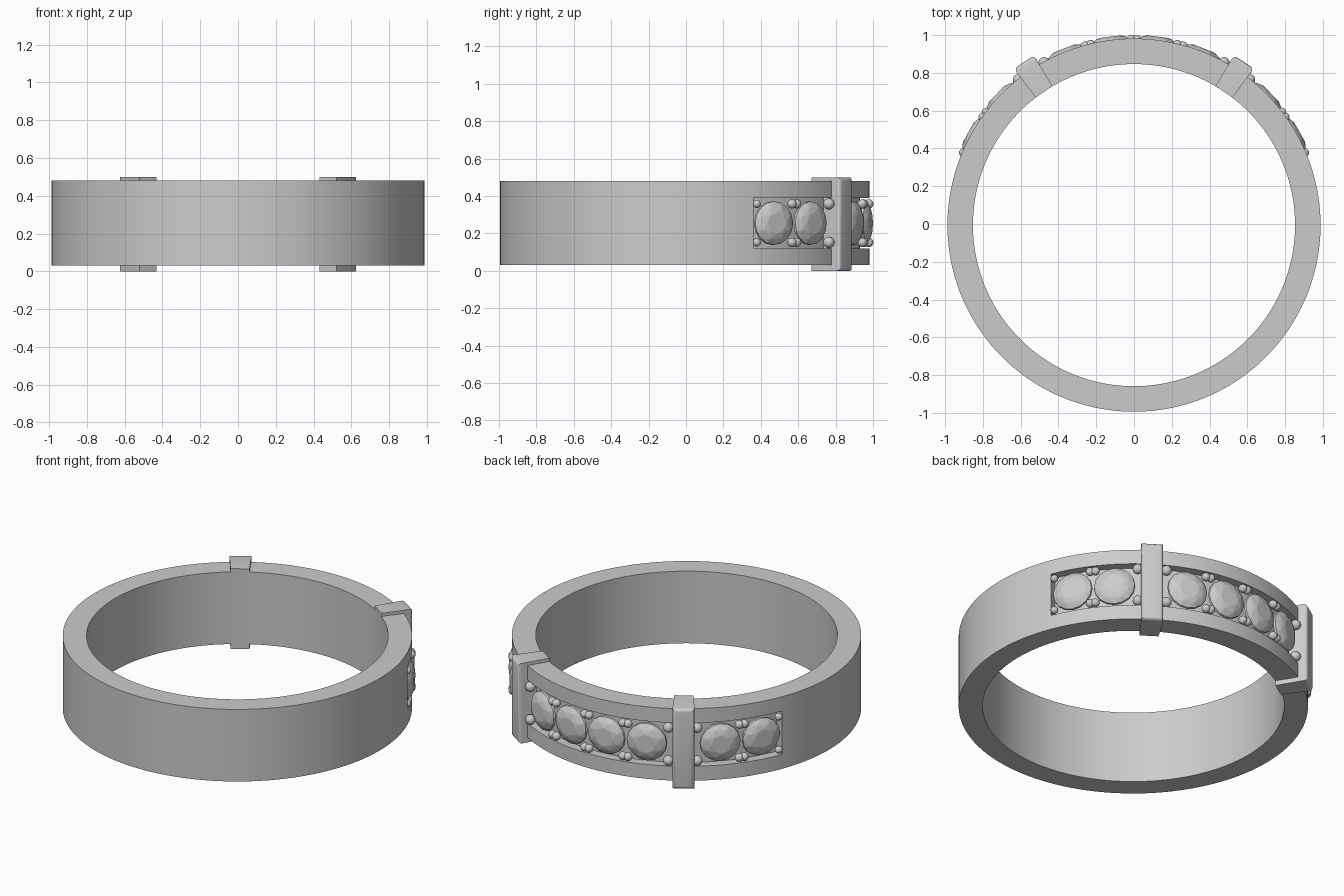
import bpy, bmesh, math
from math import sin, cos, radians, pi
from mathutils import Matrix, Vector

if "Cube" in bpy.data.objects:
    bpy.data.objects.remove(bpy.data.objects["Cube"])

CY = -0.006                 # ring centre in y
RI, RO, RF = 0.853, 0.988, 0.935   # inner, outer and channel floor radii
ZM = 0.255                  # mid height of the band
A0, A1 = 21.8, 158.2        # channel start and end angles


def finish(bm, name, smooth=None):
    bmesh.ops.recalc_face_normals(bm, faces=bm.faces)
    me = bpy.data.meshes.new(name)
    bm.to_mesh(me)
    bm.free()
    ob = bpy.data.objects.new(name, me)
    bpy.context.collection.objects.link(ob)
    if smooth:
        bpy.ops.object.select_all(action='DESELECT')
        ob.select_set(True)
        bpy.context.view_layer.objects.active = ob
        bpy.ops.object.shade_smooth_by_angle(angle=radians(smooth))
    return ob


def frame(deg, radius, z):
    """Local x = tangent, y = world up, z = radially outward."""
    a = radians(deg)
    m = Matrix(((-sin(a), 0, cos(a)), (cos(a), 0, sin(a)), (0, 1, 0))).to_4x4()
    m.translation = (radius * cos(a), CY + radius * sin(a), z)
    return m


# Band: revolved profile whose middle sinks into a channel across the back
def section(bm, deg, floor):
    prof = [(RI, 0.03), (RO, 0.03), (RO, 0.12), (floor, 0.12),
            (floor, 0.39), (RO, 0.39), (RO, 0.48), (RI, 0.48)]
    a = radians(deg)
    return [bm.verts.new((r * cos(a), CY + r * sin(a), z)) for r, z in prof]


bm = bmesh.new()
rows = [section(bm, A0 + (A1 - A0) * i / 72, RF) for i in range(73)]
rows += [section(bm, A1 + (360 + A0 - A1) * i / 116, RO) for i in range(117)]
for i, row in enumerate(rows):
    nxt = rows[(i + 1) % len(rows)]
    for j in range(8):
        k = (j + 1) % 8
        bm.faces.new((row[j], row[k], nxt[k], nxt[j]))
bmesh.ops.remove_doubles(bm, verts=bm.verts, dist=1e-5)
bmesh.ops.dissolve_degenerate(bm, edges=bm.edges, dist=1e-5)
finish(bm, "band", 30)


# Gem: convex brilliant cut with table, crown, girdle and pavilion
def gem(deg, name):
    pts = [Vector((0, 0, -0.04))]
    for n, r, h, off in ((8, 0.058, 0.036, 0), (8, 0.09, 0.026, 0.5),
                         (16, 0.116, 0.006, 0), (16, 0.118, -0.006, 0)):
        for i in range(n):
            t = 2 * pi * (i + off) / n
            pts.append(Vector((r * cos(t), r * sin(t), h)))
    bm = bmesh.new()
    for p in pts:
        bm.verts.new(p)
    bmesh.ops.convex_hull(bm, input=bm.verts)
    bm.transform(frame(deg, 0.97, ZM))
    finish(bm, name)


# Bead: small ball holding the stones
def beads(deg, r, name):
    bm = bmesh.new()
    for s in (-1, 1):
        bmesh.ops.create_uvsphere(bm, u_segments=16, v_segments=10, radius=r,
                                  matrix=frame(deg, 0.983, ZM + s * 0.103))
    finish(bm, name, 60)


# Clasp bar: slightly tapered block through the band with softened outer edges
def bar(deg, name):
    bm = bmesh.new()
    bmesh.ops.create_cube(bm, size=1)
    for v in bm.verts:
        outer = v.co.z > 0
        v.co = Vector((v.co.x * (0.126 if outer else 0.108), v.co.y * 0.5,
                       1.042 if outer else 0.852))
    edges = [e for e in bm.edges if all(v.co.z > 1 for v in e.verts)]
    bmesh.ops.bevel(bm, geom=edges, offset=0.022, segments=4, profile=0.5,
                    affect='EDGES')
    bm.transform(frame(deg, 0, 0.25))
    finish(bm, name, 35)


STEP = 14.4
for side, sgn in (("right", -1), ("left", 1)):
    at = lambda d: 90 + sgn * d
    bar(at(34), f"bar_{side}")
    for i, d in enumerate((7.2, 21.6, 46.3, 60.7)):
        gem(at(d), f"gem_{side}_{i + 1}")
    # single beads beside the bar and at the channel end
    for i, (d, r) in enumerate(((29, 0.03), (38.5, 0.03), (67, 0.022))):
        beads(at(d), r, f"bead_pair_{side}_{i + 1}")
    # twin beads between neighbouring stones
    for i, d in enumerate((14.4, 53.5)):
        for k in (-0.9, 0.9):
            beads(at(d + k), 0.025, f"twin_bead_{side}_{i + 1}")
    beads(at(0.9), 0.025, f"centre_bead_{side}")
